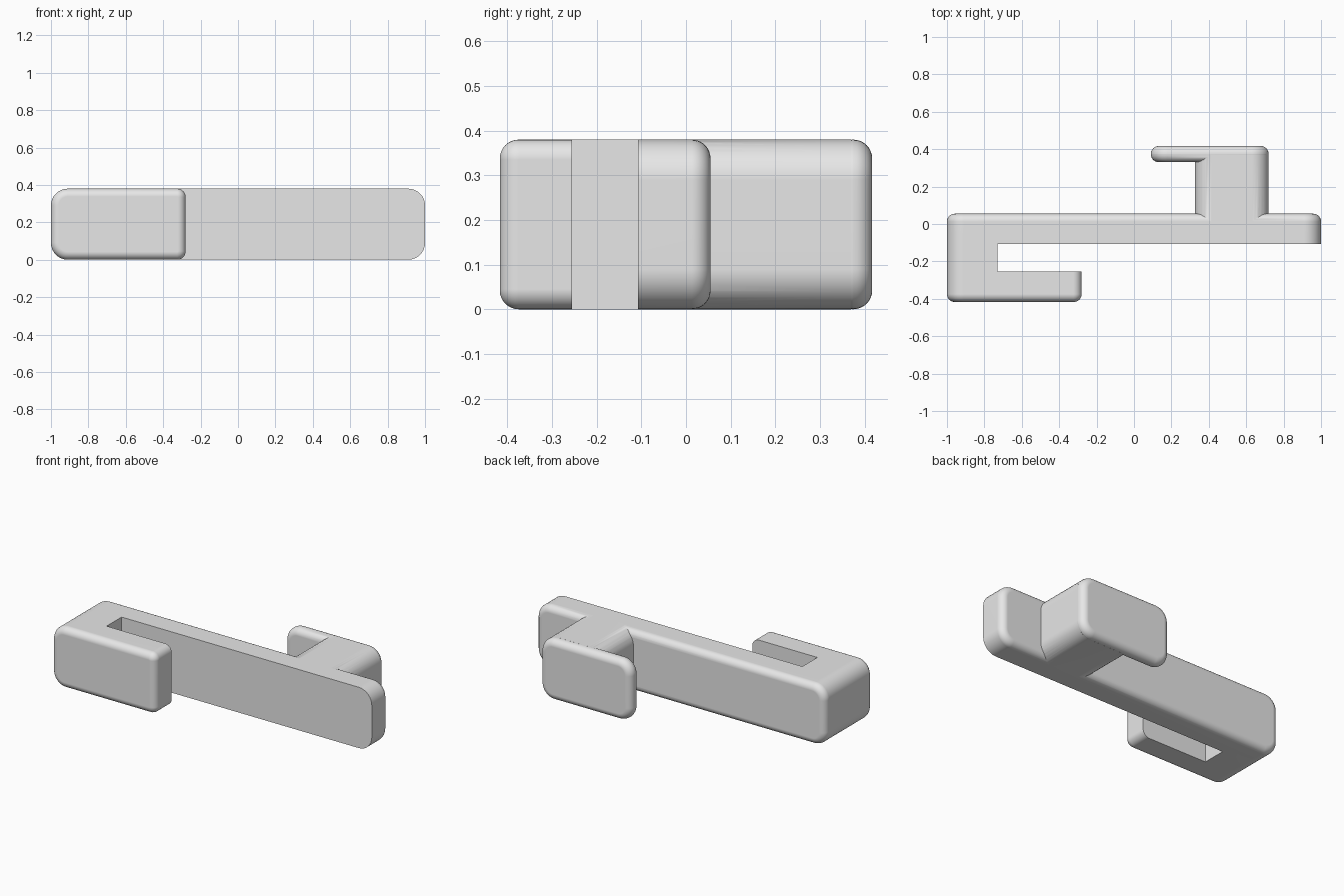
import bpy, bmesh, math

if "Cube" in bpy.data.objects:
    bpy.data.objects.remove(bpy.data.objects["Cube"], do_unlink=True)

HEIGHT = 0.38
CORNER = 0.09
FILLET = 0.042
STEPS = 8

grey = bpy.data.materials.new("light grey")
grey.use_nodes = True
colour = (0.8, 0.8, 0.8, 1)
grey.diffuse_color = colour
grey.node_tree.nodes["Principled BSDF"].inputs["Base Color"].default_value = colour


def outline(x0, x1, left, right, inset):
    """Rounded rectangle in x and z, shrunk by inset."""
    points = []
    corners = [(x1, HEIGHT, -1, -1, right), (x0, HEIGHT, 1, -1, left),
               (x0, 0, 1, 1, left), (x1, 0, -1, 1, right)]
    for quarter, (x, z, sx, sz, r) in enumerate(corners):
        for i in range(STEPS + 1):
            a = (quarter + i / STEPS) * math.pi / 2
            points.append((x + sx * r + (r - inset) * math.cos(a),
                           z + sz * r + (r - inset) * math.sin(a)))
    return points


def block(name, x0, x1, y0, y1, left=CORNER, right=CORNER, front=0, back=0):
    """Rounded slab along y, with optional fillets on its front and back rims."""
    sections = []
    for y, f, sign in ((y0, front, 1), (y1, back, -1)):
        rim = [(y, 0)]
        if f:
            rim = [(y + sign * f * (1 - math.sin(i / STEPS * math.pi / 2)),
                    f * (1 - math.cos(i / STEPS * math.pi / 2)))
                   for i in range(STEPS + 1)]
            rim.sort()
            if sign < 0:
                rim = sorted(rim, key=lambda s: s[0])
        sections += rim
    bm = bmesh.new()
    rings = [[bm.verts.new((x, y, z)) for x, z in outline(x0, x1, left, right, d)]
             for y, d in sections]
    n = len(rings[0])
    for a, b in zip(rings, rings[1:]):
        for i in range(n):
            j = (i + 1) % n
            bm.faces.new((a[i], a[j], b[j], b[i]))
    bm.faces.new(rings[0])
    bm.faces.new(rings[-1])
    bmesh.ops.recalc_face_normals(bm, faces=bm.faces)
    mesh = bpy.data.meshes.new(name)
    bm.to_mesh(mesh)
    bm.free()
    mesh.materials.append(grey)
    obj = bpy.data.objects.new(name, mesh)
    bpy.context.collection.objects.link(obj)
    return obj


def activate(obj):
    bpy.ops.object.select_all(action='DESELECT')
    obj.select_set(True)
    bpy.context.view_layer.objects.active = obj


def combine(target, tool, operation):
    """Apply a boolean and discard the tool."""
    activate(target)
    mod = target.modifiers.new(operation.lower(), 'BOOLEAN')
    mod.operation = operation
    mod.solver = 'EXACT'
    mod.object = tool
    bpy.ops.object.modifier_apply(modifier=mod.name)
    bpy.data.objects.remove(tool, do_unlink=True)


# Long bar, flat in front and filleted at the back
clip = block("clip_body", -1, 1, -0.107, 0.055, back=FILLET)

# Front arm with its bridge, left by cutting a slot through a solid block
arm = block("front_arm", -1, -0.28, -0.417, -0.05, right=0.045, front=FILLET)
bpy.ops.mesh.primitive_cube_add(size=1, location=(-0.23, -0.1275, HEIGHT / 2))
slot = bpy.context.object
slot.name = "slot_cutter"
slot.hide_render = True
slot.scale = (1, 0.255, 1)
bpy.context.view_layer.update()
combine(arm, slot, 'DIFFERENCE')

# Rear post and the hook plate on its end
post = block("rear_post", 0.325, 0.72, -0.03, 0.37)
plate = block("hook_plate", 0.09, 0.72, 0.331, 0.417, front=FILLET, back=FILLET)

for part in (arm, post, plate):
    combine(clip, part, 'UNION')

# Smooth fillets, crisp flats
activate(clip)
bpy.ops.object.shade_smooth_by_angle(angle=math.radians(30))
weighted = clip.modifiers.new("flat_normals", 'WEIGHTED_NORMAL')
weighted.keep_sharp = True
